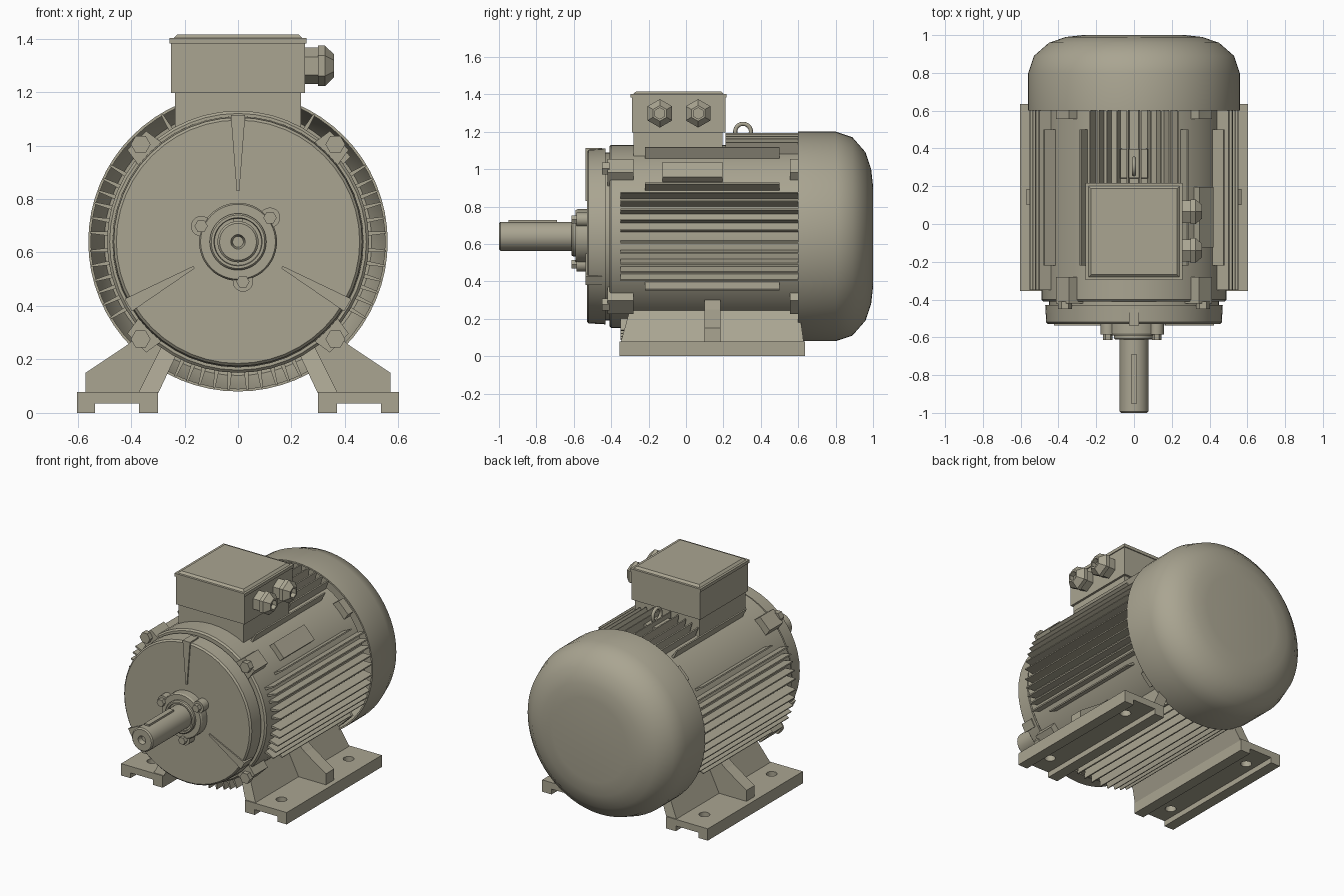
import bpy, bmesh, math
from math import sin, cos, asin, pi, radians
from mathutils import Vector

if "Cube" in bpy.data.objects:
    bpy.data.objects.remove(bpy.data.objects["Cube"])

AXIS = 0.64      # height of the shaft line
CORE = 0.49      # housing radius
FIN = 0.555      # fin tip radius

paint = bpy.data.materials.new("olive_grey_paint")
paint.use_nodes = True
paint.diffuse_color = (0.40, 0.375, 0.285, 1)
paint.node_tree.nodes["Principled BSDF"].inputs["Base Color"].default_value = paint.diffuse_color


def finish(bm, name, smooth=None):
    bmesh.ops.remove_doubles(bm, verts=bm.verts, dist=1e-5)
    bmesh.ops.recalc_face_normals(bm, faces=bm.faces)
    mesh = bpy.data.meshes.new(name)
    bm.to_mesh(mesh)
    bm.free()
    mesh.materials.append(paint)
    obj = bpy.data.objects.new(name, mesh)
    bpy.context.collection.objects.link(obj)
    if smooth:
        activate(obj)
        bpy.ops.object.shade_smooth_by_angle(angle=radians(smooth))
    return obj


def activate(obj):
    bpy.ops.object.select_all(action='DESELECT')
    obj.select_set(True)
    bpy.context.view_layer.objects.active = obj


def lathe(name, profile, centre=(0, 0, AXIS), axis="Y", sides=48, smooth=30, turn=0.0):
    """Revolve (distance along axis, radius) points; ends should lie on the axis."""
    bm = bmesh.new()
    rings = []
    for t, r in profile:
        ring = []
        for i in range(sides):
            a = 2 * pi * i / sides + turn
            u, v = r * cos(a), r * sin(a)
            p = {"X": (t, u, v), "Y": (u, t, v), "Z": (u, v, t)}[axis]
            ring.append(bm.verts.new(Vector(p) + Vector(centre)))
        rings.append(ring)
    for a, b in zip(rings, rings[1:]):
        for i in range(sides):
            j = (i + 1) % sides
            bm.faces.new((a[i], a[j], b[j], b[i]))
    return finish(bm, name, smooth)


def rod(name, t0, t1, r, **kw):
    return lathe(name, [(t0, 0), (t0, r), (t1, r), (t1, 0)], **kw)


def prism(name, points, y0, y1):
    """Extrude an x-z outline along y."""
    bm = bmesh.new()
    face = bm.faces.new([bm.verts.new((x, y0, z)) for x, z in points])
    new = bmesh.ops.extrude_face_region(bm, geom=[face])["geom"]
    bmesh.ops.translate(bm, vec=(0, y1 - y0, 0),
                        verts=[v for v in new if isinstance(v, bmesh.types.BMVert)])
    return finish(bm, name)


def box(name, x, y, z, inset=0.0):
    bm = bmesh.new()
    bmesh.ops.create_cube(bm, size=1)
    for v in bm.verts:
        k = inset if v.co.z > 0 else 0
        v.co = [lo + (hi - lo) * (c + 0.5) - math.copysign(d, c)
                for (lo, hi), c, d in zip((x, y, z), v.co, (k, k, 0))]
    return finish(bm, name)


def radial(name, angle, r0, r1, w0, w1, y0, y1):
    """Bar pointing away from the shaft line; w0 and w1 are half widths."""
    pts = []
    for r, w in ((r0, -w0), (r1, -w1), (r1, w1), (r0, w0)):
        pts.append((r * cos(angle) - w * sin(angle), AXIS + r * sin(angle) + w * cos(angle)))
    return prism(name, pts, y0, y1)


# Housing, front cover and rear fan cowl
lathe("housing", [(-0.41, 0), (-0.41, 0.48), (-0.40, CORE), (0.62, CORE), (0.62, 0)])
lathe("front_cover", [(-0.53, 0), (-0.53, 0.455), (-0.52, 0.465), (-0.43, 0.47),
                      (-0.43, 0.45), (-0.39, 0.45), (-0.39, 0)])
lathe("fan_cowl", [(1.0, 0), (1.0, 0.27), (0.99, 0.36), (0.96, 0.45), (0.89, 0.53), (0.8, 0.56),
                   (0.6, 0.56), (0.6, 0.55), (0.8, 0.55), (0.9, 0.5), (0.95, 0)], sides=64, smooth=50)

# Cooling fins: the same spread on both sides, top and bottom
for side, heading in (("left", 0), ("top", pi / 2), ("right", pi), ("bottom", -pi / 2)):
    for i, off in enumerate((0.035, 0.09, 0.145, 0.19, 0.235, 0.285)):
        y0, y1 = (-0.35, 0.61)
        if side == "top":
            y0 = 0.21
        if i == 5:
            y0, y1 = (-0.22, 0.5)
        for s in (1, -1):
            radial(f"{side}_fin", heading + s * asin(off / FIN), 0.47, FIN, 0.009, 0.004, y0, y1)

# Corner lugs with hex bolts, front and rear
for k in range(4):
    a = pi / 4 + k * pi / 2
    radial("front_lug", a, 0.44, 0.535, 0.065, 0.05, -0.42, -0.28)
    radial("rear_lug", a, 0.44, 0.535, 0.065, 0.05, 0.555, 0.61)
    rod("lug_bolt", -0.45, -0.41, 0.037, sides=6, smooth=None,
        centre=(0.515 * cos(a), 0, AXIS + 0.515 * sin(a)))
radial("rating_pad", radians(43), 0.45, 0.525, 0.055, 0.055, -0.125, 0.195)

# Tapered ribs on the front cover
for deg in (90, 210, 330):
    radial("cover_rib", radians(deg), 0.19, 0.474, 0.005, 0.027, -0.538, -0.45)

# Bearing cap with three bolted ears
lathe("bearing_cap", [(-0.59, 0), (-0.59, 0.14), (-0.58, 0.146), (-0.52, 0.146), (-0.52, 0)])
lathe("seal_collar", [(-0.595, 0), (-0.595, 0.088), (-0.612, 0.09), (-0.612, 0.1),
                      (-0.605, 0.106), (-0.58, 0.106), (-0.58, 0)])
for deg in (37, 157, 277):
    a = radians(deg)
    c = (0.15 * cos(a), 0, AXIS + 0.15 * sin(a))
    rod("cap_ear", -0.585, -0.52, 0.038, centre=c, sides=20)
    rod("cap_bolt", -0.613, -0.58, 0.025, centre=c, sides=6, smooth=None)

# Shaft with centre hole and key
lathe("shaft", [(-0.97, 0), (-0.97, 0.02), (-1.0, 0.027), (-1.0, 0.069), (-0.992, 0.077),
                (-0.55, 0.077), (-0.55, 0)], sides=32)
box("shaft_key", (-0.017, 0.017), (-0.95, -0.69), (0.68, 0.727))

# Terminal box
box("terminal_base", (-0.236, 0.236), (-0.28, 0.195), (1.0, 1.2))
box("terminal_box", (-0.25, 0.25), (-0.29, 0.21), (1.197, 1.386))
box("terminal_lid", (-0.256, 0.256), (-0.296, 0.216), (1.382, 1.402))
box("lid_panel", (-0.243, 0.243), (-0.283, 0.203), (1.4, 1.415), 0.016)

# Cable glands
for y in (-0.14, 0.065):
    lathe("cable_gland", [(0.24, 0), (0.24, 0.068), (0.3, 0.068), (0.3, 0.076), (0.325, 0.076),
                          (0.36, 0.042), (0.36, 0.03), (0.33, 0.03), (0.33, 0)],
          centre=(0, y, 1.298), axis="X", sides=6, smooth=None, turn=pi / 6)

# Lifting eye on its pad
box("eye_pad", (-0.075, 0.075), (0.24, 0.4), (1.08, 1.165), 0.003)
rod("eye_stem", 1.13, 1.165, 0.028, centre=(0, 0.305, 0), axis="Z", sides=20)
bpy.ops.mesh.primitive_torus_add(major_radius=0.042, minor_radius=0.011, major_segments=32,
                                 minor_segments=10, location=(0, 0.305, 1.2),
                                 rotation=(0, pi / 2, 0))
eye = bpy.context.object
eye.name = "lifting_eye"
eye.data.materials.append(paint)
bpy.ops.object.shade_smooth_by_angle(angle=radians(50))

# Feet: channelled plate with bolt holes, sloped web and gusset
for side, s in (("left", 1), ("right", -1)):
    plate = prism(side + "_foot_plate",
                  [(s * x, z) for x, z in ((0.3, 0), (0.37, 0), (0.37, 0.035), (0.535, 0.035),
                                           (0.535, 0), (0.603, 0), (0.603, 0.078), (0.3, 0.078))],
                  -0.355, 0.635)
    for y in (-0.22, 0.48):
        cutter = rod("hole_cutter", -0.05, 0.2, 0.033, centre=(s * 0.47, y, 0), axis="Z", sides=24)
        cutter.hide_render = True
        activate(plate)
        mod = plate.modifiers.new("hole", 'BOOLEAN')
        mod.operation = 'DIFFERENCE'
        mod.solver = 'EXACT'
        mod.object = cutter
        bpy.ops.object.modifier_apply(modifier=mod.name)
        bpy.data.objects.remove(cutter)
    web = prism(side + "_foot_web",
                [(s * x, z) for x, z in ((0.3, 0.07), (0.375, 0.07), (0.285, 0.25), (0.22, 0.24))],
                -0.35, 0.63)
    for v in web.data.vertices:
        if v.co.z > 0.2:
            v.co.y = -0.3 if v.co.y < 0 else 0.605
    prism(side + "_foot_gusset",
          [(s * x, z) for x, z in ((0.33, 0.07), (0.57, 0.07), (0.57, 0.15), (0.42, 0.25),
                                   (0.36, 0.3), (0.27, 0.25))], 0.1, 0.185)
